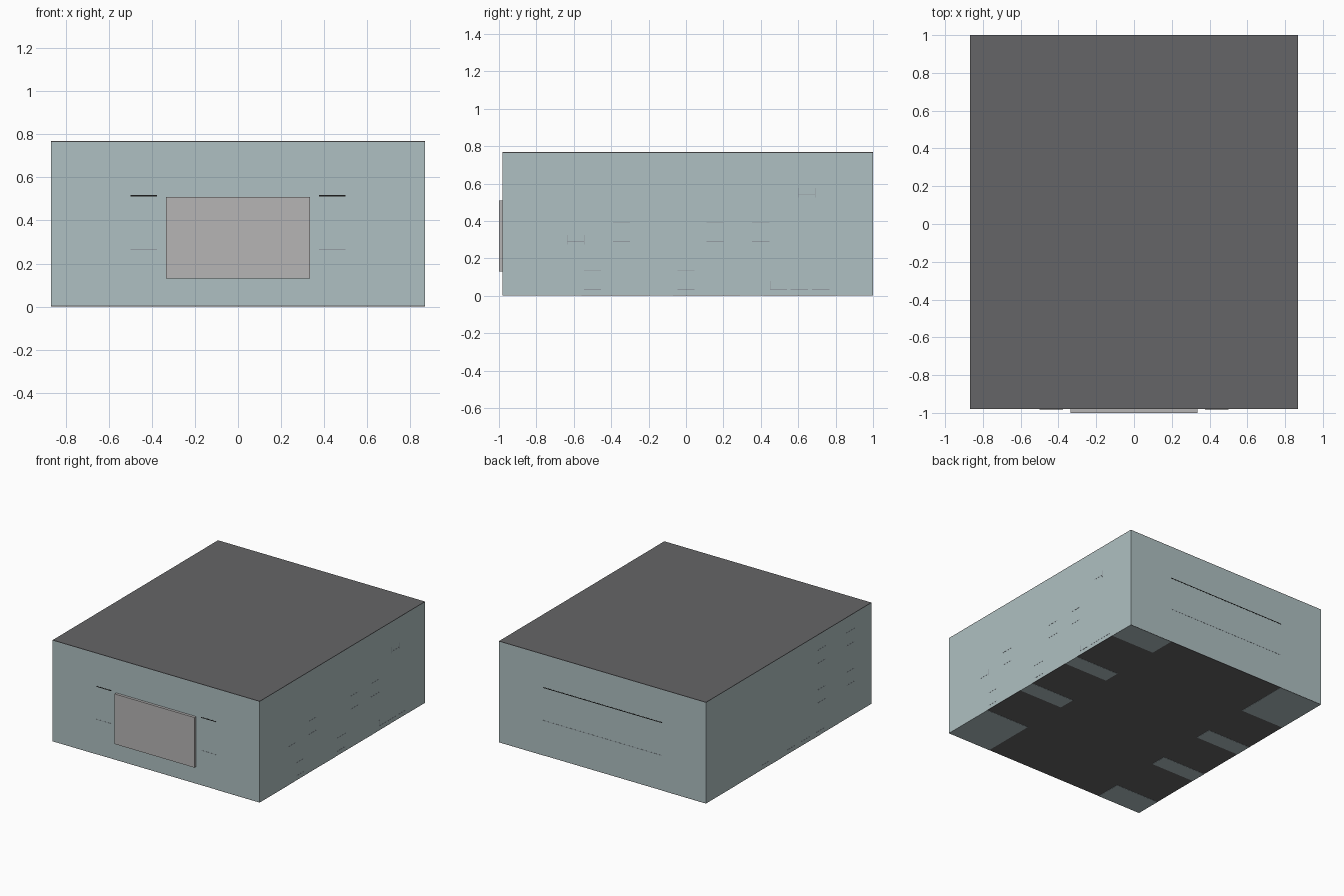
import bpy

if "Cube" in bpy.data.objects:
    bpy.data.objects.remove(bpy.data.objects["Cube"])


def make_material(name, rgb):
    m = bpy.data.materials.new(name)
    m.diffuse_color = (*rgb, 1)
    m.use_nodes = True
    m.node_tree.nodes["Principled BSDF"].inputs["Base Color"].default_value = m.diffuse_color
    return m


WALL = make_material("pale_blue_grey", (0.43, 0.53, 0.54))
DARK = make_material("dark_grey", (0.13, 0.13, 0.135))
PLATE = make_material("warm_grey", (0.47, 0.46, 0.46))
SEAM = make_material("seam_grey", (0.3, 0.34, 0.37))
BLACK = make_material("black", (0.01, 0.01, 0.01))


def box(name, x, y, z, mat):
    """Box from (min, max) ranges along each axis."""
    bpy.ops.mesh.primitive_cube_add(
        size=1, location=[(a + b) / 2 for a, b in (x, y, z)])
    o = bpy.context.object
    o.name = name
    o.scale = [b - a for a, b in (x, y, z)]
    bpy.ops.object.transform_apply(location=False, rotation=False, scale=True)
    o.data.materials.append(mat)
    return o


W, Y0, Y1, H = 0.868, -0.98, 1.0, 0.768
E = 0.001  # how far seams stand proud of the walls

# Main shell, lid, base sheet and front panel
box("shell", (-W, W), (Y0, Y1), (0.004, H - 0.004), WALL)
box("lid", (-W, W), (Y0, Y1), (H - 0.004, H), DARK)
box("base_sheet", (-W, W), (Y0, Y1), (0.001, 0.004), DARK)
box("front_panel", (-0.335, 0.335), (-1.0, Y0), (0.13, 0.51), PLATE)

# Pads under the base, turned half a revolution from one side to the other
for y0, y1 in ((0.8, Y1), (0.29, 0.415), (-0.2, -0.07), (Y0, -0.56)):
    box("base_pad_right", (0.5, W), (y0, y1), (0, 0.004), WALL)
    box("base_pad_left", (-W, -0.5), (0.02 - y1, 0.02 - y0), (0, 0.004), WALL)

# Shelf seams on the back and either side of the front panel
for z, t, mat in ((0.515, 0.003, BLACK), (0.265, 0.0018, SEAM)):
    box("back_shelf_seam", (-0.5, 0.5), (Y1 - E, Y1 + E), (z - t, z + t), mat)
    for x0, x1 in ((-0.5, -0.375), (0.375, 0.5)):
        box("front_shelf_seam", (x0, x1), (Y0 - E, Y0 + E), (z - t, z + t), mat)


def side_seam(side, y, z, length=0.092, height=0.004):
    x = side * W
    box("side_seam", (x - E, x + E), (y - length / 2, y + length / 2),
        (z - height / 2, z + height / 2), SEAM)


# Slot seams on the right wall: pairs mark the bottom and top of a slot
for y, z in ((-0.5, 0.033), (0.0, 0.033), (-0.345, 0.29), (0.155, 0.29), (0.4, 0.29)):
    side_seam(1, y, z)
    side_seam(1, y, z + 0.1, height=0.003)
for y in (0.495, 0.605, 0.72):
    side_seam(1, y, 0.033)
# Slots with upright ends
for y, z in ((-0.59, 0.29), (0.645, 0.54)):
    side_seam(1, y, z)
    for end in (-0.045, 0.045):
        side_seam(1, y + end, z + 0.01, length=0.003, height=0.05)
side_seam(1, 0.452, 0.055, length=0.003, height=0.045)

# Slot seams on the left wall
for y, z in ((-0.73, 0.55), (-0.39, 0.55), (-0.73, 0.25), (-0.39, 0.25)):
    side_seam(-1, y, z)
    side_seam(-1, y, z + 0.1, height=0.003)
for y in (-0.37, -0.19, -0.02, 0.29):
    side_seam(-1, y, 0.033)
